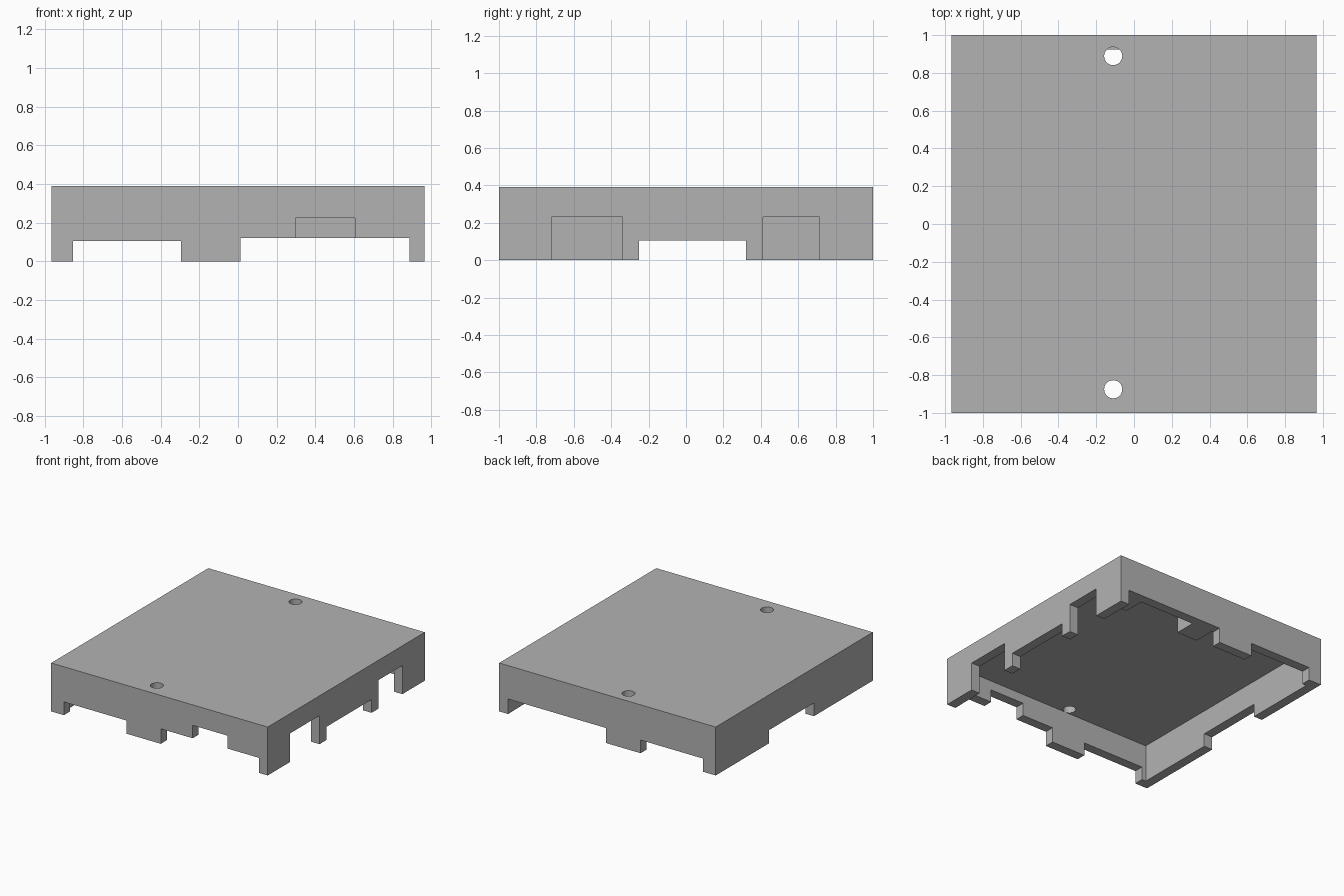
import bpy

cube = bpy.data.objects.get("Cube")
if cube:
    bpy.data.objects.remove(cube, do_unlink=True)

W, D, H = 0.965, 1.0, 0.39      # half width, half depth, height
WALL, CEILING = 0.077, 0.30

grey = bpy.data.materials.new("plain_grey")
grey.use_nodes = True
colour = (0.45, 0.45, 0.45, 1)
grey.diffuse_color = colour
grey.node_tree.nodes["Principled BSDF"].inputs["Base Color"].default_value = colour


def box(name, x, y, z):
    """Box from (low, high) ranges on each axis."""
    bpy.ops.mesh.primitive_cube_add(size=1)
    ob = bpy.context.object
    ob.name = name
    ob.location = [(a + b) / 2 for a, b in (x, y, z)]
    ob.scale = [b - a for a, b in (x, y, z)]
    bpy.ops.object.transform_apply(location=True, rotation=False, scale=True)
    ob.data.materials.append(grey)
    return ob


def cut(target, cutter):
    """Subtract the cutter and discard it."""
    mod = target.modifiers.new("cut", 'BOOLEAN')
    mod.operation = 'DIFFERENCE'
    mod.solver = 'EXACT'
    mod.object = cutter
    cutter.hide_render = True
    bpy.context.view_layer.objects.active = target
    bpy.ops.object.modifier_apply(modifier=mod.name)
    bpy.data.objects.remove(cutter, do_unlink=True)


# Hollow cover, open underneath
cover = box("cover_shell", (-W, W), (-D, D), (0, H))
cut(cover, box("cavity", (WALL - W, W - WALL), (WALL - D, D - WALL), (-0.1, CEILING)))

# Notches passing through both the front and back walls
for x, top in (((-0.852, -0.295), 0.106), ((0.012, 0.886), 0.121)):
    cut(cover, box("notch", x, (-1.1, 1.1), (-0.1, top)))

# Taller opening in the front wall only
cut(cover, box("notch", (0.296, 0.605), (-1.1, -0.9), (-0.1, 0.225)))

# Notch passing through both side walls
cut(cover, box("notch", (-1.1, 1.1), (-0.25, 0.322), (-0.1, 0.106)))

# Taller openings in the +x wall only
for y in ((-0.718, -0.34), (0.412, 0.715)):
    cut(cover, box("notch", (0.86, 1.1), y, (-0.1, 0.23)))

# Round holes through the top plate
for y in (-0.875, 0.889):
    bpy.ops.mesh.primitive_cylinder_add(vertices=32, radius=0.048, depth=0.2,
                                        location=(-0.11, y, CEILING + 0.095))
    cutter = bpy.context.object
    cutter.data.materials.append(grey)
    cut(cover, cutter)

# Support blocks inside the back wall
for name, x in (("inner_block", (0.025, 0.21)), ("corner_block", (0.705, W - WALL))):
    box(name, x, (0.75, D - WALL), (0.121, CEILING))
